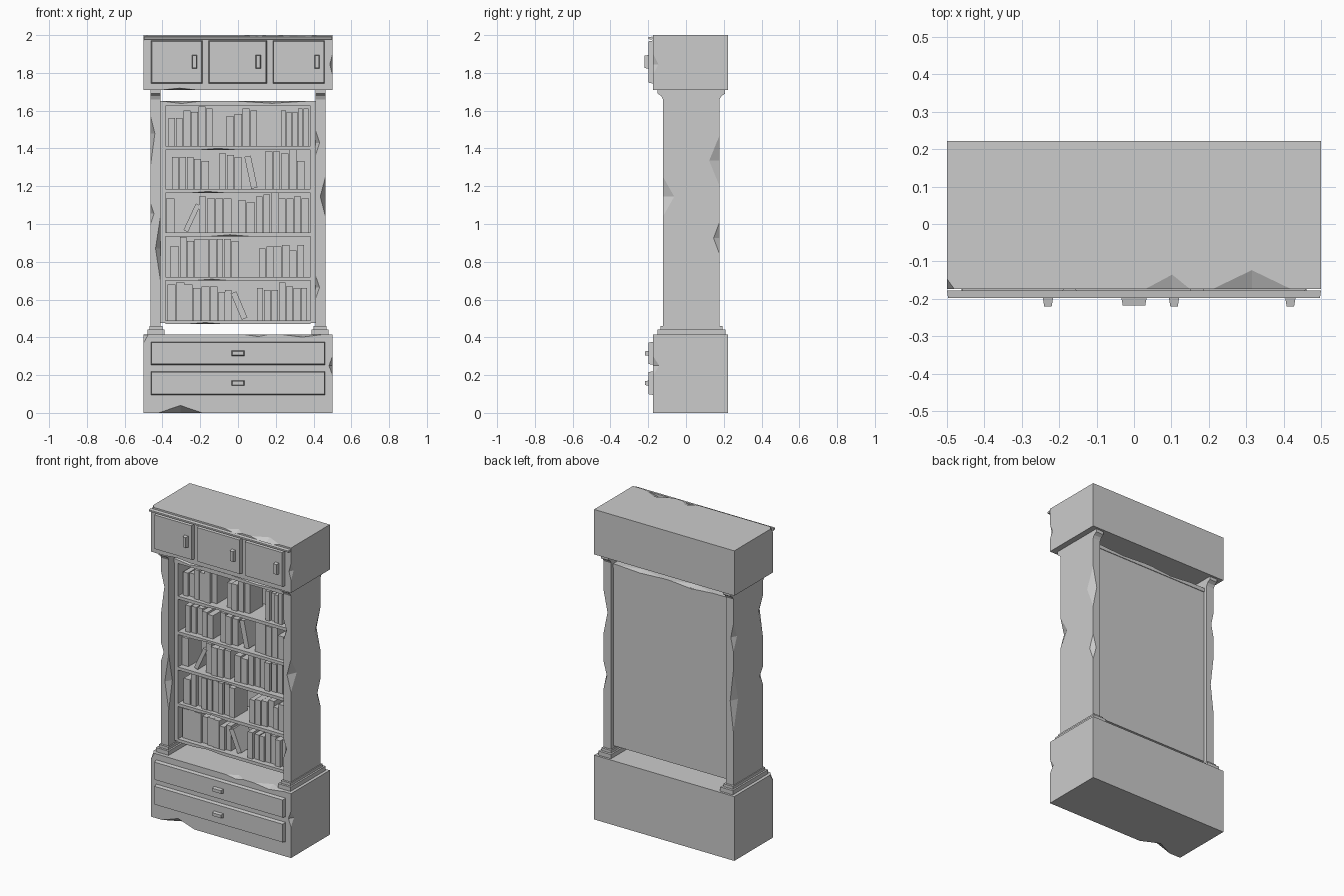
import bpy, bmesh, math, random
from mathutils import Vector as V, Matrix

random.seed(4)


def finish(name, bm):
    bmesh.ops.recalc_face_normals(bm, faces=bm.faces)
    me = bpy.data.meshes.new(name)
    bm.to_mesh(me)
    bm.free()
    ob = bpy.data.objects.new(name, me)
    bpy.context.collection.objects.link(ob)
    return ob


def box(name, x0, x1, y0, y1, z0, z1, inset=0.0):
    """Box whose front (-y) face can be inset to give a tapered front."""
    bm = bmesh.new()
    bmesh.ops.create_cube(bm, size=1)
    c = V(((x0 + x1) / 2, (y0 + y1) / 2, (z0 + z1) / 2))
    for v in bm.verts:
        k = inset * 2 if v.co.y < 0 else 0
        v.co = c + V((v.co.x * (x1 - x0 - k), v.co.y * (y1 - y0), v.co.z * (z1 - z0 - k)))
    return finish(name, bm)


def chip(ob, chips):
    """Knock wedges out of edges: (edge start, edge end, inward offset A, inward offset B, position)."""
    bm = bmesh.new()
    for e0, e1, a, b, t in chips:
        e0, e1, a, b = V(e0), V(e1), V(a), V(b)
        m = e0.lerp(e1, t)
        pts = [e0, e1, m + a - b * 0.08, m + b - a * 0.08, m - (a + b) * 0.3]
        vs = [bm.verts.new(p) for p in pts]
        bmesh.ops.convex_hull(bm, input=vs)
    cutter = finish("chip_cutter", bm)
    cutter.hide_render = True
    mod = ob.modifiers.new("chips", 'BOOLEAN')
    mod.operation, mod.solver, mod.object = 'DIFFERENCE', 'EXACT', cutter
    dg = bpy.context.evaluated_depsgraph_get()
    me = bpy.data.meshes.new_from_object(ob.evaluated_get(dg))
    ob.modifiers.clear()
    ob.data = me
    bpy.data.objects.remove(cutter)


def along_x(x0, x1, y, z, dy, dz, t=0.5):
    return ((x0, y, z), (x1, y, z), (0, dy, 0), (0, 0, dz), t)


def along_z(z0, z1, x, y, dx, dy, t=0.5):
    return ((x, y, z0), (x, y, z1), (dx, 0, 0), (0, dy, 0), t)


F, B = -0.174, 0.222   # front and back of the two cabinets

# Base and top cabinets with chipped edges
base = box("base_cabinet", -0.5, 0.5, F, B, 0, 0.415)
chip(base, [along_x(0.03, 0.16, F, 0.415, 0.04, -0.012, 0.6),
            along_x(0.23, 0.45, F, 0.415, 0.055, -0.015),
            along_x(-0.42, -0.19, F, 0, 0.06, 0.043),
            along_z(0.2, 0.3, 0.5, F, -0.02, 0.035),
            along_z(0.37, 0.43, -0.5, F, 0.025, 0.035, 0.7)])
top = box("top_cabinet", -0.5, 0.5, F, B, 1.71, 2.0)
chip(top, [along_x(0.03, 0.15, F, 2, 0.042, -0.015, 0.6),
           along_x(0.21, 0.42, F, 2, 0.055, -0.025),
           along_x(-0.4, -0.22, F, 1.71, 0.05, 0.01),
           along_z(1.79, 1.9, 0.5, F, -0.015, 0.03),
           along_z(1.97, 2.04, -0.5, F, 0.025, 0.035)])

# Crown rail
box("crown_rail", -0.5, 0.5, -0.198, -0.178, 1.976, 1.992, 0.003)

# Doors and drawers with handles
for x0, x1, h in ((-0.462, -0.187, -0.23), (-0.158, 0.154, 0.107), (0.183, 0.46, 0.418)):
    box("door", x0, x1, -0.198, F + 0.01, 1.742, 1.973, 0.006)
    box("door_handle", h - 0.014, h + 0.014, -0.22, -0.196, 1.822, 1.895, 0.004)
for z0, z1 in ((0.253, 0.378), (0.093, 0.222)):
    zc = (z0 + z1) / 2
    box("drawer", -0.463, 0.463, -0.198, F + 0.01, z0, z1, 0.006)
    box("drawer_handle", -0.034, 0.034, -0.218, -0.196, zc - 0.014, zc + 0.014, 0.004)

# Side columns: side profile extruded in x, on stepped feet
profile = [(-0.122, 0.45), (0.178, 0.45), (0.178, 1.66), (0.187, 1.677), (0.207, 1.69), (0.207, 1.712),
           (-0.15, 1.712), (-0.15, 1.69), (-0.13, 1.677), (-0.122, 1.66)]
CF, CB = -0.122, 0.178
for s in (-1, 1):
    bm = bmesh.new()
    face = bm.faces.new([bm.verts.new((s * 0.409, y, z)) for y, z in profile])
    ext = bmesh.ops.extrude_face_region(bm, geom=[face])
    for v in ext["geom"]:
        if isinstance(v, bmesh.types.BMVert):
            v.co.x = s * 0.463
    col = finish("column", bm)
    o, i = s * 0.463, s * 0.409
    if s > 0:
        cuts = [along_z(1.04, 1.25, o, CF, -0.03, 0.065),
                along_z(1.2, 1.47, o, CB, -0.03, -0.06),
                along_z(0.84, 1.01, o, CB, -0.025, -0.035),
                along_z(1.36, 1.5, i, CF, 0.025, 0.04),
                along_z(0.6, 0.73, i, CF, 0.025, 0.04)]
    else:
        cuts = [along_z(1.31, 1.57, o, CF, 0.025, 0.05, 0.65),
                along_z(1.0, 1.11, o, CF, 0.02, 0.04),
                along_z(0.69, 1.05, i, CF, -0.03, 0.04),
                along_z(0.8, 1.2, o, CB, 0.025, -0.05),
                along_z(1.32, 1.5, o, CB, 0.02, -0.04)]
    chip(col, cuts)
    for hw, y0, y1, z0, z1 in ((0.045, -0.15, 0.208, 0.41, 0.442), (0.034, -0.136, 0.192, 0.44, 0.46)):
        box("column_foot", s * 0.435 - hw, s * 0.435 + hw, y0, y1, z0, z1)

# Shelf case: sides, back and boards
SF, SB = -0.065, 0.155
for s in (-1, 1):
    box("case_side", *sorted((s * 0.383, s * 0.411)), SF, SB, 0.475, 1.64)
box("case_back", -0.385, 0.385, 0.135, SB, 0.475, 1.64)
floors = [1.412, 1.184, 0.955, 0.72, 0.49]
for f in floors:
    shelf = box("shelf", -0.384, 0.384, SF, 0.137, f - 0.02, f)
    x = random.uniform(-0.3, 0.1)
    chip(shelf, [along_x(x, x + 0.2, SF, f - 0.02, 0.03, 0.009)])
lid = box("case_top", -0.41, 0.41, SF - 0.004, SB + 0.004, 1.625, 1.65)
chip(lid, [along_x(-0.4, -0.2, SF - 0.004, 1.65, 0.05, -0.013),
           along_x(0.0, 0.36, SF - 0.004, 1.65, 0.05, -0.012),
           along_x(-0.3, 0.0, SB + 0.004, 1.65, -0.05, -0.014),
           along_x(0.05, 0.38, SB + 0.004, 1.65, -0.04, -0.01)])

# Books: per shelf, runs of (x start, x end, heights in cm)
rows = [
    [(-0.367, -0.13, (15, 15, 19, 18, 21, 20)), (-0.06, 0.107, (16, 17, 20, 19)),
     (0.228, 0.378, (19, 18, 18, 20, 20))],
    [(-0.35, -0.153, (17, 17, 17, 16, 15)), (-0.1, 0.022, (19, 18, 17)),
     (0.143, 0.355, (20, 20, 19, 21, 15))],
    [(-0.382, -0.333, (18,)), (-0.207, -0.032, (19, 18, 18, 18)), (0, 0.09, (17, 16)),
     (0.094, 0.378, (19, 20, 21, 18, 18, 19, 18))],
    [(-0.36, -0.31, (16,)), (-0.308, 0.005, (21, 19, 20, 20, 20, 20, 20, 19)),
     (0.11, 0.355, (15, 16, 16, 17, 14, 17))],
    [(-0.372, -0.105, (19, 20, 19, 17, 18, 18)), (-0.103, -0.032, (15, 16)),
     (0.1, 0.372, (17, 16, 16, 20, 18, 17, 17))],
]
for f, row in zip(floors, rows):
    for x0, x1, heights in row:
        w = (x1 - x0) / len(heights)
        for n, h in enumerate(heights):
            front = random.uniform(-0.045, -0.02)
            x = x0 + n * w
            box("book", x, x + w - random.uniform(0.001, 0.006), front, front + 0.135, f, f + h / 100)

# Leaning books: base x, floor, tilt, width, height
for x, f, tilt, w, h in ((0.07, 1.186, -12, 0.034, 0.173), (-0.291, 0.957, 25, 0.026, 0.155),
                         (0.02, 0.493, -23, 0.032, 0.15)):
    book = box("leaning_book", 0, w, -0.035, 0.1, 0, h)
    pivot = 0 if tilt < 0 else w
    book.data.transform(Matrix.Translation((x + pivot, 0, f)) @ Matrix.Rotation(math.radians(tilt), 4, 'Y')
                        @ Matrix.Translation((-pivot, 0, 0)))
